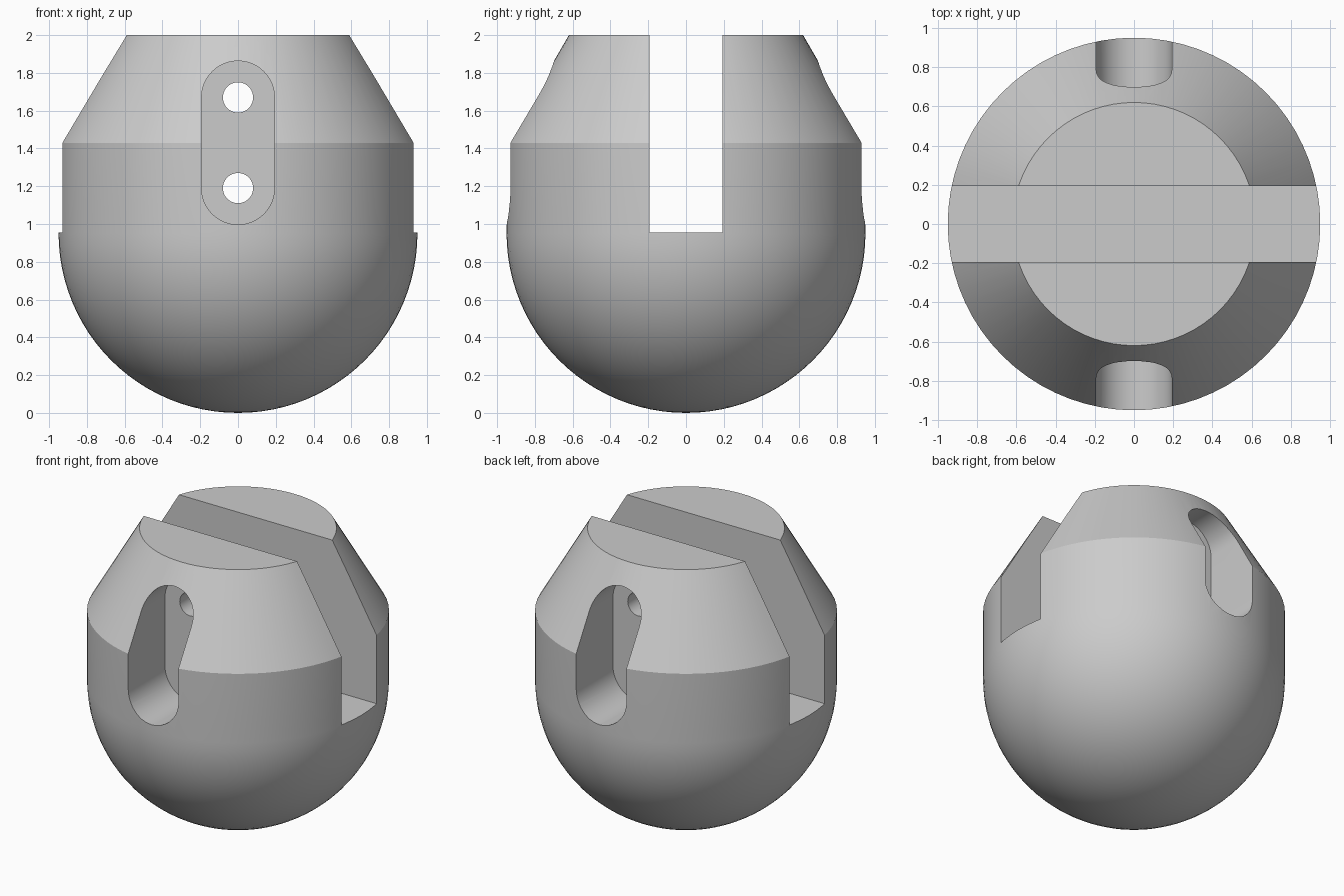
import bpy
import bmesh
import math
from mathutils import Matrix

default_cube = bpy.data.objects.get("Cube")
if default_cube:
    bpy.data.objects.remove(default_cube, do_unlink=True)

R = 0.95             # ball and barrel radius
SHOULDER_Z = 1.43    # where the taper starts
TOP_R = 0.62
SLOT = 0.193         # half width of slot and pockets
POCKET_FLOOR = 0.525
HOLE_ZS = (1.19, 1.67)
SEGMENTS = 72

grey = bpy.data.materials.new("plain grey")
grey.use_nodes = True
grey.diffuse_color = (0.6, 0.6, 0.6, 1)
grey.node_tree.nodes["Principled BSDF"].inputs["Base Color"].default_value = (0.6, 0.6, 0.6, 1)


def make_object(name, bm):
    bmesh.ops.recalc_face_normals(bm, faces=bm.faces)
    mesh = bpy.data.meshes.new(name)
    bm.to_mesh(mesh)
    bm.free()
    mesh.materials.append(grey)
    obj = bpy.data.objects.new(name, mesh)
    bpy.context.collection.objects.link(obj)
    return obj


def lathe(name, profile):
    """Revolve (radius, z) points about the z axis."""
    bm = bmesh.new()
    verts = [bm.verts.new((r, 0, z)) for r, z in profile]
    edges = [bm.edges.new(pair) for pair in zip(verts, verts[1:])]
    bmesh.ops.spin(bm, geom=verts + edges, cent=(0, 0, 0), axis=(0, 0, 1),
                   angle=math.tau, steps=SEGMENTS, use_duplicate=False)
    bmesh.ops.remove_doubles(bm, verts=bm.verts, dist=1e-4)
    # One flat cap on the top rim
    bmesh.ops.holes_fill(bm, edges=[e for e in bm.edges if e.is_boundary], sides=0)
    return make_object(name, bm)


def prism(name, outline, y0, y1):
    """Extrude an (x, z) outline along y."""
    bm = bmesh.new()
    face = bm.faces.new([bm.verts.new((x, y0, z)) for x, z in outline])
    ext = bmesh.ops.extrude_face_region(bm, geom=[face])
    moved = [g for g in ext["geom"] if isinstance(g, bmesh.types.BMVert)]
    bmesh.ops.translate(bm, verts=moved, vec=(0, y1 - y0, 0))
    return make_object(name, bm)


def stadium(radius, low, high, steps=24):
    """Outline of a rounded slot between two arc centres."""
    arcs = ((high, 0), (low, math.pi))
    return [(radius * math.cos(start + math.pi * i / steps),
             z + radius * math.sin(start + math.pi * i / steps))
            for z, start in arcs for i in range(steps + 1)]


def circle(radius, z, steps=40):
    return [(radius * math.cos(math.tau * i / steps),
             z + radius * math.sin(math.tau * i / steps)) for i in range(steps)]


# Body: half ball, straight barrel, tapered shoulder
quarter = [math.pi / 2 * i / 24 for i in range(25)]
profile = [(R * math.sin(a), R - R * math.cos(a)) for a in quarter]
body = lathe("slotted_body", profile + [(R, SHOULDER_Z), (TOP_R, 2)])

# Cutters: cross slot, front and back pockets, two through holes
bm = bmesh.new()
bmesh.ops.create_cube(bm, size=1, matrix=Matrix.Translation((0, 0, 1.955))
                      @ Matrix.Diagonal((3, 2 * SLOT, 2, 1)))
cutters = [make_object("slot_cutter", bm)]
for name, side in (("front", -1), ("back", 1)):
    cutters.append(prism(name + "_pocket_cutter", stadium(SLOT, *HOLE_ZS),
                         side * POCKET_FLOOR, side * 1.2))
for name, z in zip(("lower", "upper"), HOLE_ZS):
    cutters.append(prism(name + "_hole_cutter", circle(0.08, z), -0.8, 0.8))

bpy.ops.object.select_all(action="DESELECT")
body.select_set(True)
bpy.context.view_layer.objects.active = body
for cutter in cutters:
    cutter.hide_render = True
    mod = body.modifiers.new(cutter.name, "BOOLEAN")
    mod.operation = "DIFFERENCE"
    mod.solver = "EXACT"
    mod.object = cutter
    bpy.ops.object.modifier_apply(modifier=mod.name)
for cutter in cutters:
    bpy.data.objects.remove(cutter, do_unlink=True)

# Smooth curves with crisp edges
bpy.ops.object.shade_smooth_by_angle(angle=math.radians(25))
